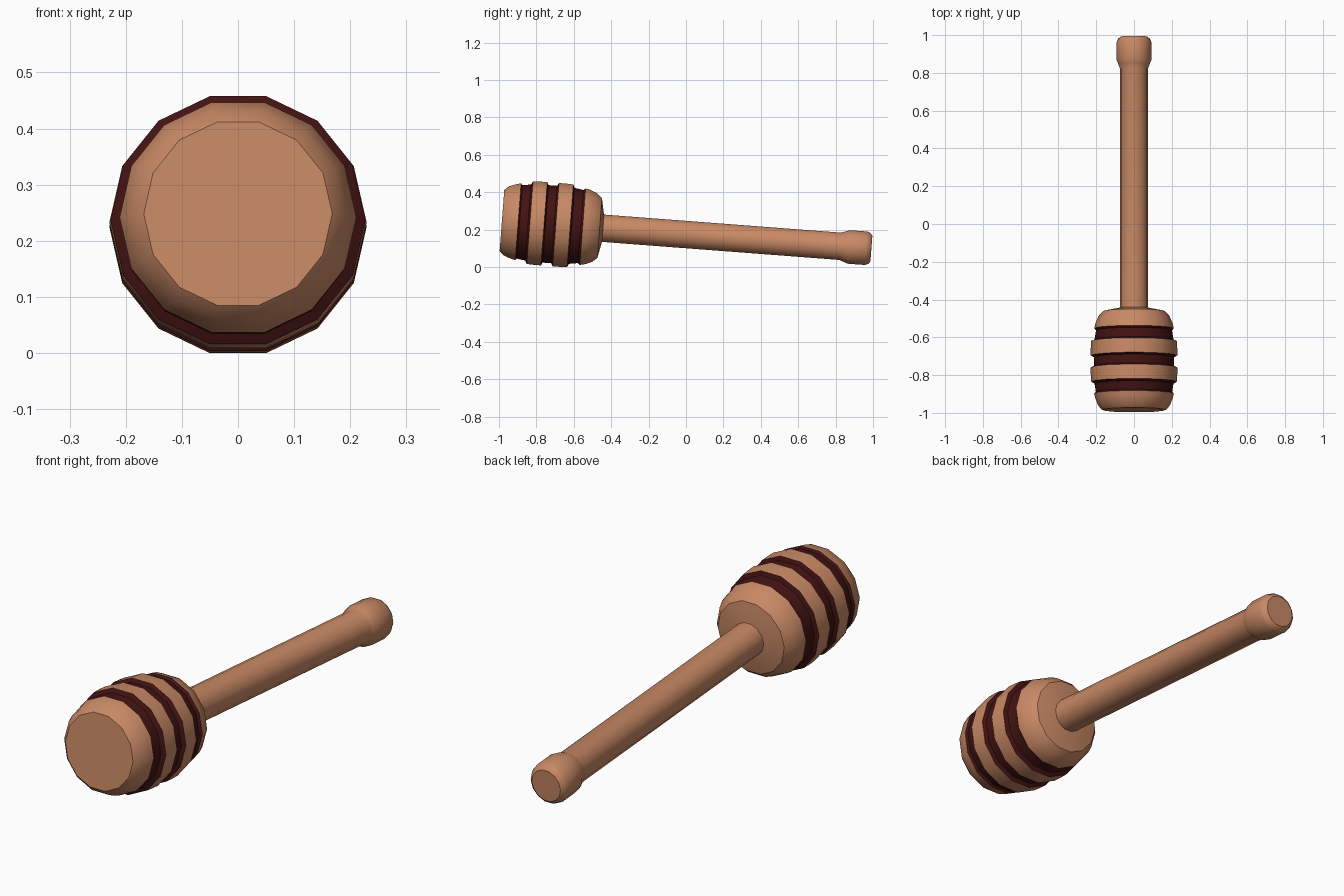
import bpy, bmesh, math
from mathutils import Matrix

if "Cube" in bpy.data.objects:
    bpy.data.objects.remove(bpy.data.objects["Cube"])

SIDES = 14
TILT = math.radians(-4.35)


def material(name, rgb):
    m = bpy.data.materials.new(name)
    m.diffuse_color = (*rgb, 1)
    m.use_nodes = True
    m.node_tree.nodes["Principled BSDF"].inputs["Base Color"].default_value = m.diffuse_color
    return m


wood = material("light_wood", (0.58, 0.25, 0.13))
dark = material("dark_groove", (0.055, 0.006, 0.006))


def lathe(name, profile):
    """Revolve (y, radius, band_is_dark) points around the y axis, cap both ends."""
    bm = bmesh.new()
    rings = []
    for y, r, _ in profile:
        rings.append([bm.verts.new((r * math.cos(2 * math.pi * i / SIDES), y,
                                    r * math.sin(2 * math.pi * i / SIDES)))
                      for i in range(SIDES)])
    for k in range(len(rings) - 1):
        a, b = rings[k], rings[k + 1]
        for i in range(SIDES):
            j = (i + 1) % SIDES
            f = bm.faces.new((a[i], b[i], b[j], a[j]))
            f.material_index = profile[k][2]
    bm.faces.new(rings[0])
    bm.faces.new(rings[-1][::-1])
    bmesh.ops.recalc_face_normals(bm, faces=bm.faces)
    # Lean the tool so it rests on the head and the knob
    bm.transform(Matrix.Translation((0, 0, 0.174)) @ Matrix.Rotation(TILT, 4, 'X'))
    me = bpy.data.meshes.new(name)
    bm.to_mesh(me)
    bm.free()
    me.materials.append(wood)
    me.materials.append(dark)
    ob = bpy.data.objects.new(name, me)
    bpy.context.collection.objects.link(ob)
    bpy.ops.object.select_all(action='DESELECT')
    ob.select_set(True)
    bpy.context.view_layer.objects.active = ob
    bpy.ops.object.shade_smooth_by_angle(angle=math.radians(35))
    return ob


# Barrel head: four ribs separated by three dark grooves
head = lathe("head", [
    (-0.988, 0.168, 0), (-0.965, 0.190, 0), (-0.925, 0.205, 0),
    (-0.901, 0.211, 1), (-0.893, 0.202, 1), (-0.848, 0.209, 1),
    (-0.838, 0.227, 0), (-0.800, 0.229, 0),
    (-0.762, 0.229, 1), (-0.754, 0.213, 1), (-0.708, 0.213, 1),
    (-0.699, 0.229, 0), (-0.660, 0.229, 0),
    (-0.622, 0.227, 1), (-0.614, 0.209, 1), (-0.565, 0.201, 1),
    (-0.555, 0.210, 0), (-0.530, 0.205, 0), (-0.490, 0.188, 0),
    (-0.464, 0.165, 0), (-0.446, 0.074, 0),
])

# Straight handle ending in a rounded knob
handle = lathe("handle", [
    (-0.50, 0.075, 0), (0.825, 0.075, 0), (0.845, 0.082, 0),
    (0.870, 0.092, 0), (0.965, 0.092, 0), (0.983, 0.084, 0), (0.993, 0.071, 0),
])

# Stand on the ground and centre along y
pts = [v.co for o in (head, handle) for v in o.data.vertices]
dz = -min(p.z for p in pts)
dy = -(min(p.y for p in pts) + max(p.y for p in pts)) / 2
for o in (head, handle):
    o.data.transform(Matrix.Translation((0, dy, dz)))
